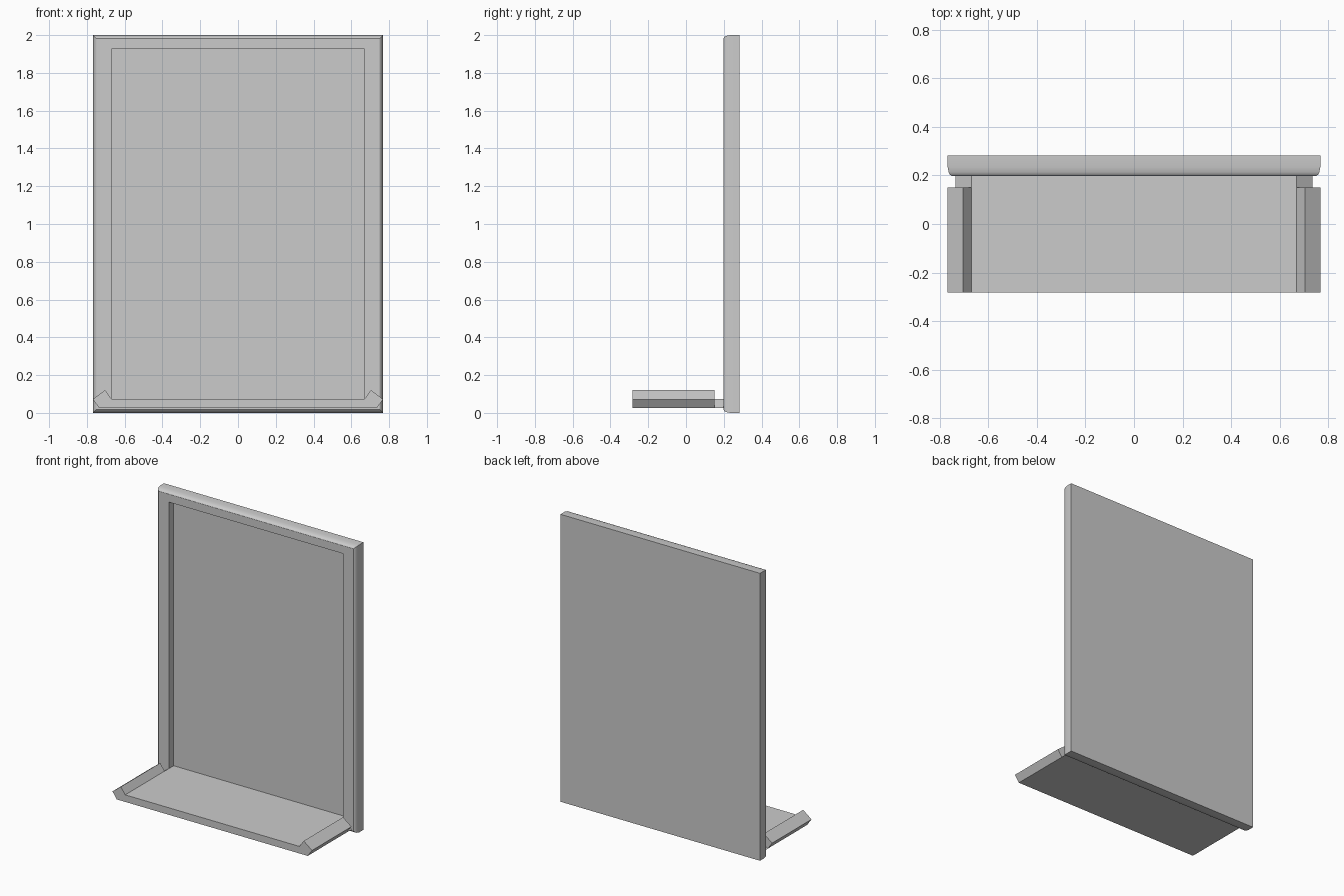
import bpy, bmesh

if "Cube" in bpy.data.objects:
    bpy.data.objects.remove(bpy.data.objects["Cube"])

W, H = 0.768, 2.0      # panel half width and height
BACK, FRONT = 0.283, 0.198


def finish(name, bm):
    bmesh.ops.recalc_face_normals(bm, faces=bm.faces)
    mesh = bpy.data.meshes.new(name)
    bm.to_mesh(mesh)
    bm.free()
    obj = bpy.data.objects.new(name, mesh)
    bpy.context.collection.objects.link(obj)
    return obj


def prism(name, profile, y0, y1):
    """Extrude an x/z profile along y."""
    bm = bmesh.new()
    face = bm.faces.new([bm.verts.new((x, y0, z)) for x, z in profile])
    ext = bmesh.ops.extrude_face_region(bm, geom=[face])
    verts = [v for v in ext["geom"] if isinstance(v, bmesh.types.BMVert)]
    bmesh.ops.translate(bm, verts=verts, vec=(0, y1 - y0, 0))
    return finish(name, bm)


# Back panel: nested rectangles form the rounded rim and the recess
# (side inset, top/bottom inset, y)
steps = [
    (0, 0, BACK), (0, 0, 0.235), (0.004, 0.004, 0.214),
    (0.009, 0.009, 0.204), (0.018, 0.018, FRONT),
    (0.098, 0.073, FRONT), (0.098, 0.073, 0.25),
]
bm = bmesh.new()
loops = []
for dx, dz, y in steps:
    x, lo, hi = W - dx, dz, H - dz
    loops.append([bm.verts.new(p) for p in
                  ((-x, y, lo), (x, y, lo), (x, y, hi), (-x, y, hi))])
for a, b in zip(loops, loops[1:]):
    for i in range(4):
        j = (i + 1) % 4
        bm.faces.new((a[i], a[j], b[j], b[i]))
bm.faces.new(loops[0])
bm.faces.new(loops[-1])
panel = finish("framed_back_panel", bm)
bpy.context.view_layer.objects.active = panel
panel.select_set(True)
bpy.ops.object.shade_smooth_by_angle()

# Tray base with slanted sides
prism("tray_base", [(-0.735, 0.025), (0.735, 0.025), (0.67, 0.074), (-0.67, 0.074)],
      -0.283, FRONT + 0.002)

# Raised tilted rails along both sides of the tray
for side, label in ((-1, "left"), (1, "right")):
    prism(label + "_tray_rail",
          [(side * x, z) for x, z in
           ((0.67, 0.074), (0.735, 0.025), (W, 0.072), (0.704, 0.121))],
          -0.283, 0.15)
